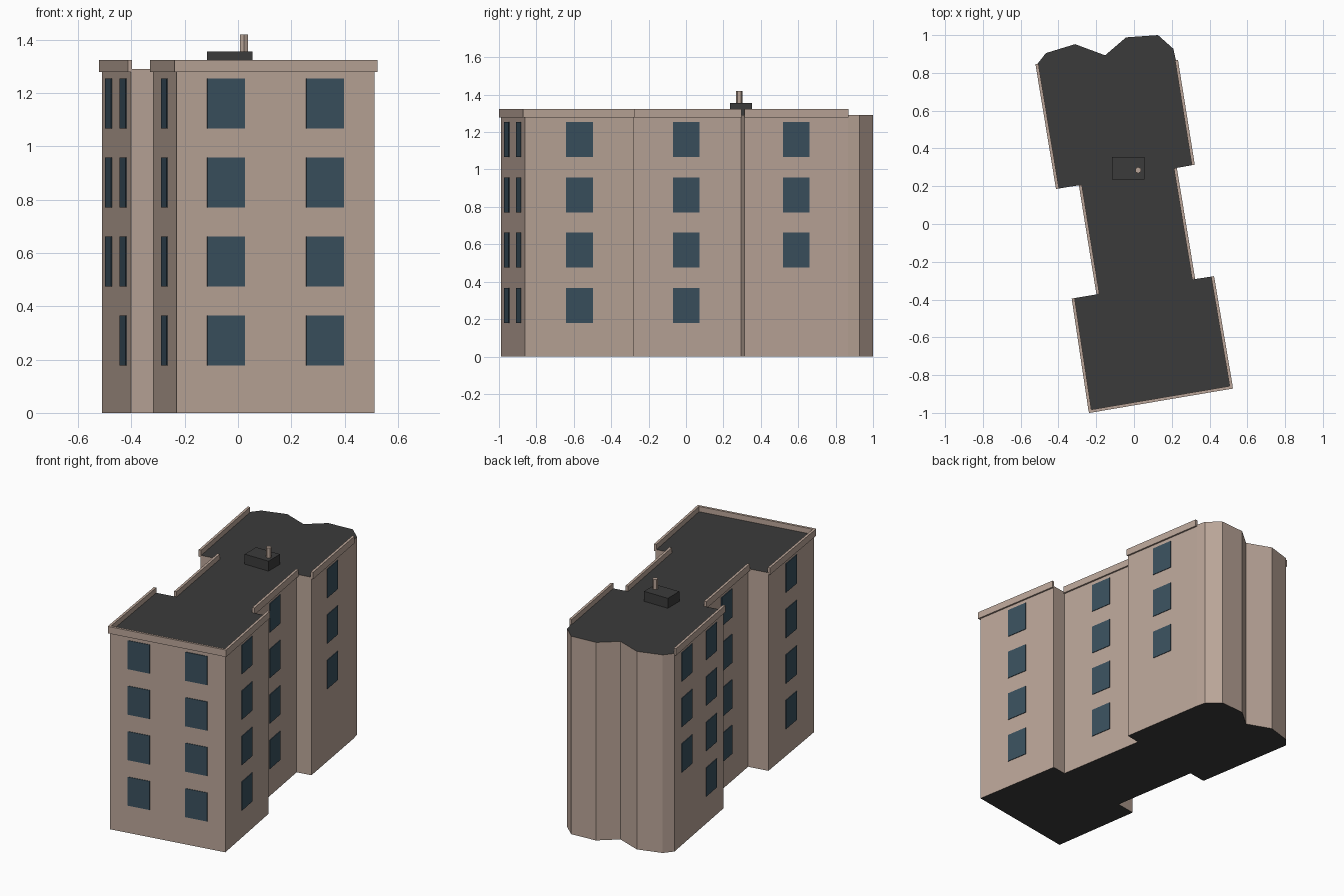
import bpy, bmesh, math
from mathutils import Vector, Matrix

if "Cube" in bpy.data.objects:
    bpy.data.objects.remove(bpy.data.objects["Cube"])


def srgb(r, g, b):
    lin = lambda c: ((c / 255 + 0.055) / 1.055) ** 2.4 if c > 10 else c / 3295
    return (lin(r), lin(g), lin(b), 1)


def material(name, rgb):
    m = bpy.data.materials.new(name)
    m.diffuse_color = srgb(*rgb)
    m.use_nodes = True
    m.node_tree.nodes["Principled BSDF"].inputs["Base Color"].default_value = m.diffuse_color
    return m


WALL = material("tan wall", (186, 165, 152))
ROOF = material("dark roof", (59, 59, 59))
GLASS = material("blue window", (58, 80, 94))


def finish(name, bm, *mats):
    bmesh.ops.recalc_face_normals(bm, faces=bm.faces)
    me = bpy.data.meshes.new(name)
    bm.to_mesh(me)
    bm.free()
    for m in mats:
        me.materials.append(m)
    ob = bpy.data.objects.new(name, me)
    bpy.context.collection.objects.link(ob)
    return ob


def add_box(bm, centre, size, angle=0.0):
    mat = (Matrix.Translation(centre) @ Matrix.Rotation(angle, 4, 'Z')
           @ Matrix.Diagonal((*size, 1)))
    bmesh.ops.create_cube(bm, size=1, matrix=mat)


# Footprint, counter-clockwise from the front left corner
plan = [Vector(p) for p in (
    (-0.23, -0.988), (0.512, -0.862), (0.413, -0.278), (0.313, -0.293),
    (0.216, 0.295), (0.311, 0.312), (0.222, 0.867), (0.208, 0.928),
    (0.127, 1.0), (-0.042, 0.988), (-0.153, 0.893), (-0.312, 0.952),
    (-0.466, 0.905), (-0.511, 0.848), (-0.402, 0.187), (-0.281, 0.207),
    (-0.188, -0.371), (-0.319, -0.393))]
ROOF_Z, TOP_Z = 1.29, 1.324

# Building body: walls with a dark roof and underside
bm = bmesh.new()
base = bm.faces.new([bm.verts.new((p.x, p.y, 0)) for p in plan])
ext = bmesh.ops.extrude_face_region(bm, geom=[base], use_keep_orig=True)
top = [v for v in ext['geom'] if isinstance(v, bmesh.types.BMVert)]
bmesh.ops.translate(bm, verts=top, vec=(0, 0, ROOF_Z))
bm.normal_update()
for f in bm.faces:
    f.material_index = 1 if abs(f.normal.z) > 0.5 else 0
finish("building_body", bm, WALL, ROOF)

# Long walls: edge index -> (columns of windows, columns lacking a ground window)
long_walls = {0: (2, ()), 1: (1, ()), 3: (1, ()), 5: (1, (0,)),
              13: (2, (0,)), 15: (1, ()), 17: (1, ())}
windows, parapet = bmesh.new(), bmesh.new()
for i, (columns, blind) in long_walls.items():
    a, b = plan[i], plan[(i + 1) % len(plan)]
    d = b - a
    out = Vector((d.y, -d.x)).normalized()
    angle = math.atan2(d.y, d.x)
    # Parapet strip, wrapping the corners on the front
    mid = (a + b) / 2 + out * 0.003
    length = d.length + (0.02 if i == 0 else 0)
    add_box(parapet, (*mid, (1.279 + TOP_Z) / 2),
            (length, 0.016, TOP_Z - 1.279), angle)
    # Window plates, four storeys
    for c in range(columns):
        p = a + d * (c + 0.5) / columns + out * 0.001
        for row in range(4):
            if row == 0 and c in blind:
                continue
            add_box(windows, (*p, 0.272 + 0.2963 * row),
                    (0.144, 0.006, 0.187), angle)
finish("parapet", parapet, WALL)
finish("windows", windows, GLASS)

# Roof hut
bm = bmesh.new()
add_box(bm, (-0.031, 0.295, 1.3225), (0.172, 0.118, 0.065))
finish("roof_hut", bm, ROOF)

# Vent pipe
bm = bmesh.new()
bmesh.ops.create_cone(bm, cap_ends=True, segments=6, radius1=0.017,
                      radius2=0.017, depth=0.13,
                      matrix=Matrix.Translation((0.022, 0.285, 1.355)))
finish("vent_pipe", bm, WALL)
